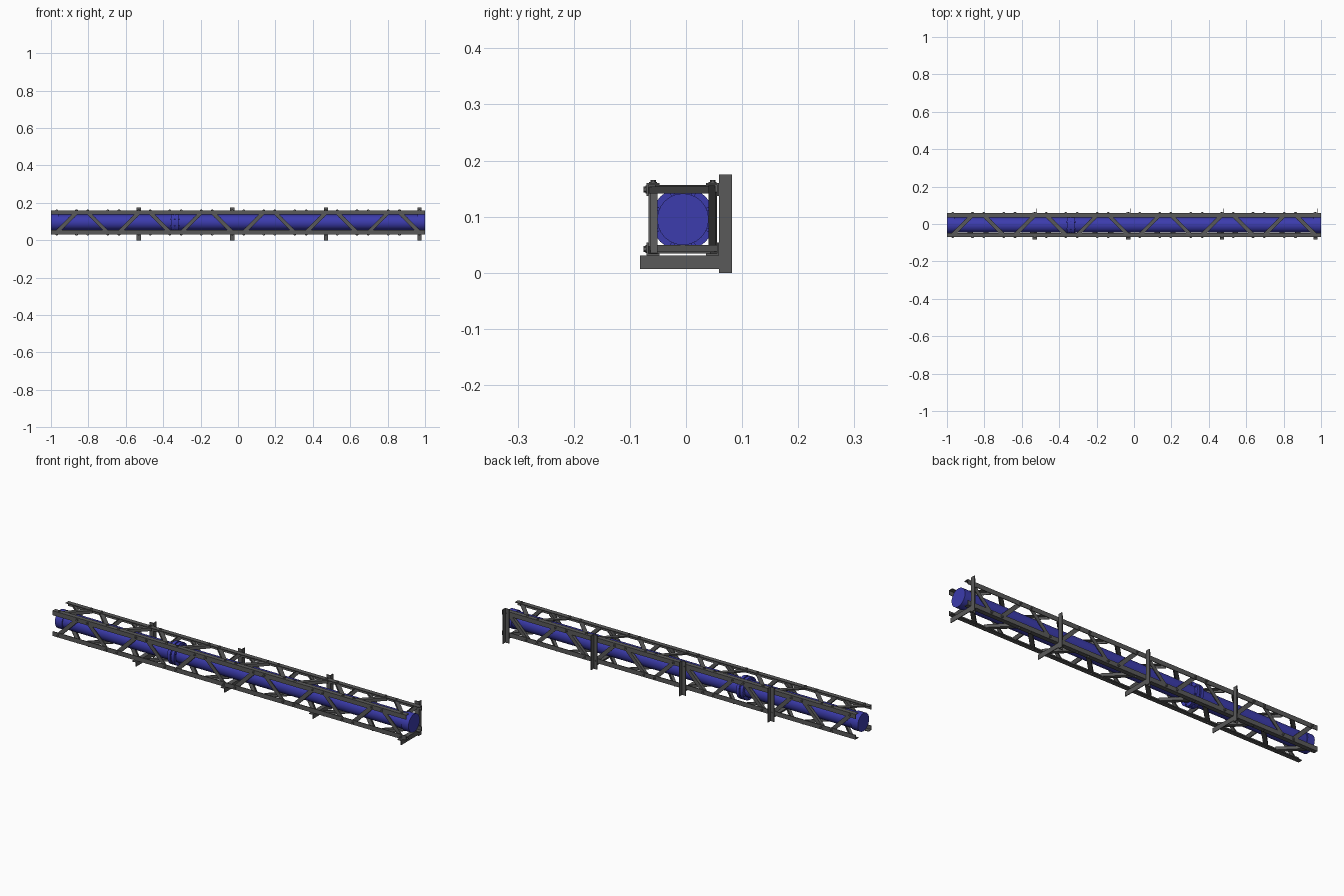
import bpy, bmesh, math
from mathutils import Matrix, Vector

if "Cube" in bpy.data.objects:
    bpy.data.objects.remove(bpy.data.objects["Cube"])

CY, CZ, H = -0.0055, 0.0955, 0.0645      # truss centre and half size
LEG, T = 0.023, 0.0035                   # angle-iron leg and thickness
PANEL = 1 / 3


def material(name, col):
    m = bpy.data.materials.new(name)
    m.diffuse_color = (*col, 1)
    m.use_nodes = True
    m.node_tree.nodes["Principled BSDF"].inputs["Base Color"].default_value = m.diffuse_color
    return m


STEEL = material("dark_steel", (0.1, 0.1, 0.1))
BLUE = material("blue_paint", (0.045, 0.045, 0.42))


def finish(bm, name, mat, smooth=False):
    bmesh.ops.recalc_face_normals(bm, faces=bm.faces)
    me = bpy.data.meshes.new(name)
    bm.to_mesh(me)
    bm.free()
    ob = bpy.data.objects.new(name, me)
    bpy.context.collection.objects.link(ob)
    me.materials.append(mat)
    if smooth:
        bpy.ops.object.select_all(action='DESELECT')
        ob.select_set(True)
        bpy.context.view_layer.objects.active = ob
        bpy.ops.object.shade_smooth_by_angle(angle=math.radians(35))
    return ob


def angle_iron(bm, mat, length, a, b, t=T):
    """L profile with its corner at the origin, legs a (+y) and b (+z), run along x."""
    prof = [(0, 0), (a, 0), (a, t), (t, t), (t, b), (0, b)]
    e0 = [bm.verts.new(mat @ Vector((0, y, z))) for y, z in prof]
    e1 = [bm.verts.new(mat @ Vector((length, y, z))) for y, z in prof]
    bm.faces.new(e0)
    bm.faces.new(e1[::-1])
    for i in range(6):
        j = (i + 1) % 6
        bm.faces.new((e0[i], e1[i], e1[j], e0[j]))


def cylinder(bm, mat, r, depth, n):
    bmesh.ops.create_cone(bm, cap_ends=True, segments=n, radius1=r, radius2=r,
                          depth=depth, matrix=mat)


def move(x, y, z):
    return Matrix.Translation((x, y, z))


# Four truss sides: each is the front side turned about the long axis
names = ["front", "top", "back", "bottom"]
for k, side in enumerate(names):
    turn = move(0, CY, CZ) @ Matrix.Rotation(-k * math.pi / 2, 4, 'X')

    # corner chord
    bm = bmesh.new()
    angle_iron(bm, turn @ move(-1, -H, -H), 2, LEG, LEG)
    finish(bm, side + "_chord", STEEL)

    # zigzag braces and their bolts
    braces, bolts = bmesh.new(), bmesh.new()
    n = H - LEG / 2
    for p in range(6):
        x0 = -1 + p * PANEL
        for mirror in (1, -1):
            mid = x0 + PANEL / 2
            foot = Vector((mid - mirror * 0.136, 0, -n))
            head = Vector((mid - mirror * 0.030, 0, n))
            d = (head - foot).normalized()
            length = (head - foot).length + 0.008
            s = foot - d * 0.004
            # local x along brace, y inwards, z across the brace
            across = Vector((-d.z, 0, d.x)) * mirror
            m = Matrix((
                (d.x, 0, across.x, s.x - across.x * 0.01),
                (0, 1, 0, -H + T),
                (d.z, 0, across.z, s.z - across.z * 0.01),
                (0, 0, 0, 1)))
            angle_iron(braces, turn @ m, length, 0.0155, 0.02)
            for q in (foot, head):
                r = Matrix.Rotation(math.pi / 2, 4, 'X')
                cylinder(bolts, turn @ move(q.x, -H - 0.001, q.z) @ r, 0.007, 0.002, 12)
                cylinder(bolts, turn @ move(q.x, -H - 0.003, q.z) @ r, 0.005, 0.005, 6)
    finish(braces, side + "_braces", STEEL)
    finish(bolts, side + "_bolts", STEEL)

# Support brackets: upright behind the truss and foot below it
post, foot = bmesh.new(), bmesh.new()
back = CY + H
for x in (-0.53, -0.03, 0.47, 0.97):
    # upright: legs against the truss and pointing back
    m = Matrix(((0, 0, -1, x + 0.0115), (0, 1, 0, back), (1, 0, 0, 0), (0, 0, 0, 1)))
    angle_iron(post, m, 0.175, LEG, LEG)
    # foot: legs under the truss and pointing down
    m = Matrix(((0, 0, -1, x + 0.0115), (1, 0, 0, -0.082), (0, -1, 0, CZ - H), (0, 0, 0, 1)))
    angle_iron(foot, m, back + 0.082, 0.024, LEG)
finish(post, "bracket_uprights", STEEL)
finish(foot, "bracket_feet", STEEL)

# Pipe with end collars
along = Matrix.Rotation(math.pi / 2, 4, 'Y')
bm = bmesh.new()
cylinder(bm, move(0, CY, CZ) @ along, 0.041, 1.98, 24)
finish(bm, "pipe", BLUE, True)
bm = bmesh.new()
for x in (-0.98, 0.98):
    cylinder(bm, move(x, CY, CZ) @ along, 0.046, 0.04, 24)
finish(bm, "pipe_end_collars", BLUE, True)

# Bolted flange pair at the second panel joint
bm = bmesh.new()
for s in (-1, 1):
    cylinder(bm, move(-0.338 + s * 0.011, CY, CZ) @ along, 0.057, 0.016, 24)
cylinder(bm, move(-0.338, CY, CZ) @ along, 0.051, 0.01, 24)
finish(bm, "pipe_flanges", BLUE, True)
bm = bmesh.new()
for i in range(8):
    a = (i + 0.5) * math.pi / 4
    cylinder(bm, move(-0.338, CY + 0.049 * math.cos(a), CZ + 0.049 * math.sin(a)) @ along,
             0.004, 0.048, 6)
finish(bm, "flange_bolts", BLUE)
